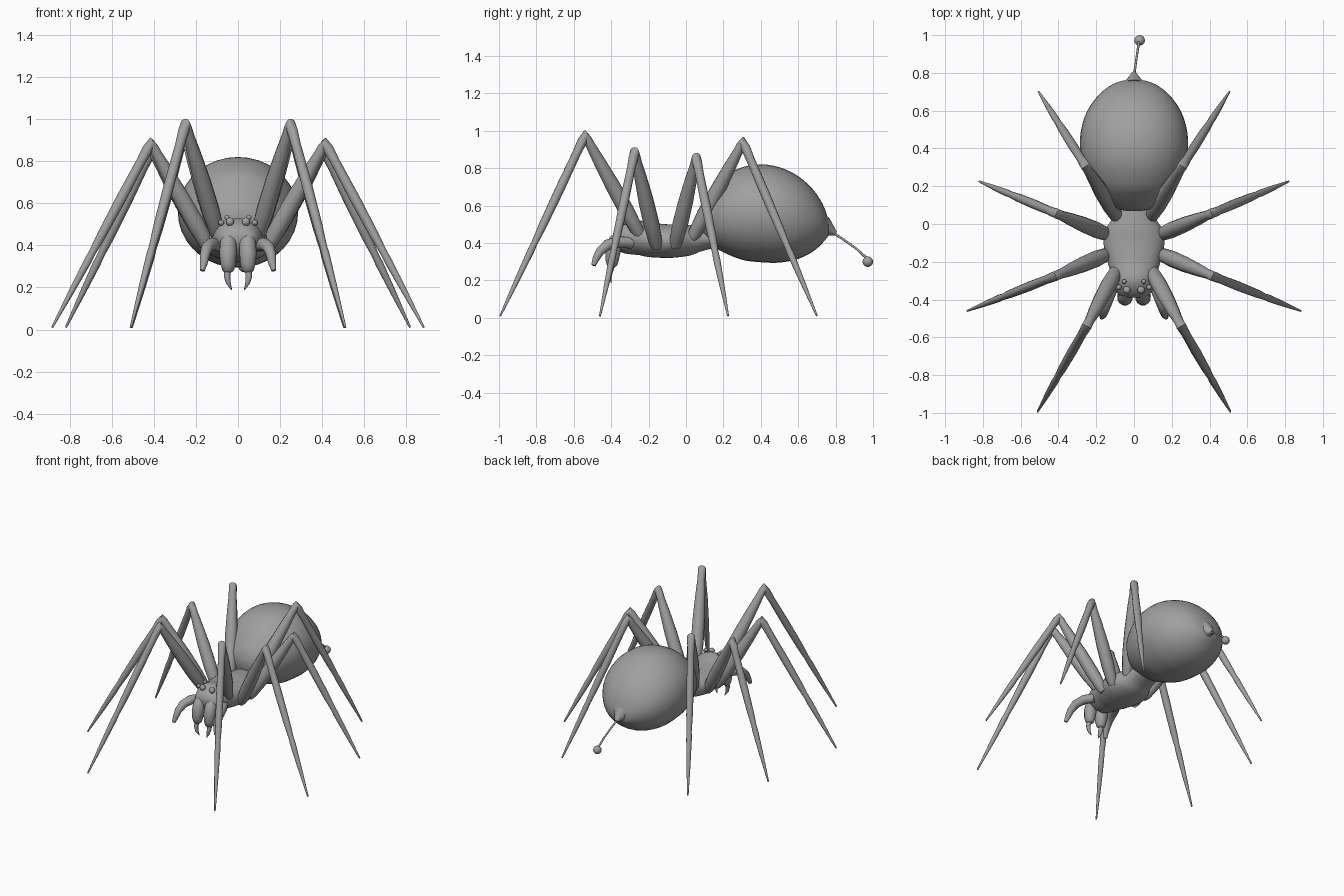
import bpy, bmesh, math
from mathutils import Vector

if "Cube" in bpy.data.objects:
    bpy.data.objects.remove(bpy.data.objects["Cube"])

grey = bpy.data.materials.new("grey")
grey.diffuse_color = (0.35, 0.35, 0.35, 1)
grey.use_nodes = True
grey.node_tree.nodes["Principled BSDF"].inputs["Base Color"].default_value = grey.diffuse_color


def finish(name, bm, mirror=False, angle=50):
    bmesh.ops.recalc_face_normals(bm, faces=bm.faces)
    me = bpy.data.meshes.new(name)
    bm.to_mesh(me)
    bm.free()
    me.materials.append(grey)
    ob = bpy.data.objects.new(name, me)
    bpy.context.collection.objects.link(ob)
    if mirror:
        ob.modifiers.new("Mirror", 'MIRROR').use_mirror_merge = False
    bpy.ops.object.select_all(action='DESELECT')
    ob.select_set(True)
    bpy.context.view_layer.objects.active = ob
    bpy.ops.object.shade_smooth_by_angle(angle=math.radians(angle))
    return ob


def skin(bm, rings):
    """Bridge rings of points and cap both ends."""
    rings = [[bm.verts.new(p) for p in r] for r in rings]
    n = len(rings[0])
    for a, b in zip(rings, rings[1:]):
        for i in range(n):
            j = (i + 1) % n
            bm.faces.new((a[i], a[j], b[j], b[i]))
    bm.faces.new(rings[0])
    bm.faces.new(rings[-1])


def smooth_rows(rows, steps=3):
    """Catmull-Rom interpolation between profile rows."""
    out = []
    for i in range(len(rows) - 1):
        quad = [rows[max(i - 1, 0)], rows[i], rows[i + 1], rows[min(i + 2, len(rows) - 1)]]
        for s in range(steps):
            t = s / steps
            out.append([0.5 * (2 * b + (c - a) * t + (2 * a - 5 * b + 4 * c - d) * t * t
                               + (3 * b - a - 3 * c + d) * t ** 3) for a, b, c, d in zip(*quad)])
    return out + [list(rows[-1])]


def loft(name, rows, n=36):
    """Body from rows of (y, top z, bottom z, half width)."""
    bm = bmesh.new()
    skin(bm, [[(w * math.cos(2 * math.pi * i / n), y,
                (t + b) / 2 + (t - b) / 2 * math.sin(2 * math.pi * i / n)) for i in range(n)]
              for y, t, b, w in smooth_rows(rows)])
    return finish(name, bm)


def tube(name, pts, radii, n=12, mirror=True):
    """Tapered tube along a path."""
    pts = [Vector(p) for p in pts]
    rings, u = [], None
    for i, p in enumerate(pts):
        before = (p - pts[max(i - 1, 0)]).normalized()
        after = (pts[min(i + 1, len(pts) - 1)] - p).normalized()
        t = (before + after).normalized()
        u = t.orthogonal() if u is None else u - t * u.dot(t)
        u.normalize()
        v = t.cross(u)
        rings.append([p + radii[i] * (u * math.cos(2 * math.pi * k / n) + v * math.sin(2 * math.pi * k / n))
                      for k in range(n)])
    bm = bmesh.new()
    skin(bm, rings)
    return finish(name, bm, mirror)


def ball(name, c, r, mirror=False):
    bm = bmesh.new()
    bmesh.ops.create_uvsphere(bm, u_segments=16, v_segments=10, radius=r)
    bmesh.ops.translate(bm, verts=bm.verts, vec=c)
    return finish(name, bm, mirror)


# Head and thorax, narrowing to the waist
loft("thorax", [(-0.39, .45, .42, .03), (-.378, .48, .385, .075), (-.345, .51, .35, .10),
                (-.30, .528, .34, .115), (-.25, .522, .335, .125), (-.2, .51, .325, .14),
                (-.1, .50, .32, .162), (-.03, .50, .325, .15), (.03, .495, .335, .115),
                (.08, .49, .355, .10), (.16, .48, .375, .09)])

# Round abdomen
loft("abdomen", [(.068, .56, .51, .03), (.08, .60, .46, .09), (.10, .64, .42, .135),
                 (.15, .705, .38, .19), (.2, .755, .35, .228), (.3, .805, .31, .27),
                 (.4, .82, .297, .285), (.5, .805, .295, .28), (.6, .757, .315, .247),
                 (.68, .685, .355, .19), (.73, .61, .40, .13), (.755, .545, .43, .075),
                 (.763, .51, .45, .03)])

# Spinneret, thread and end bead
tube("spinneret", [(0, .735, .485), (0, .765, .47), (0, .785, .46), (0, .80, .45)],
     [.062, .038, .022, .012], 16, False)
tube("thread", [(0, .785, .455), (.008, .84, .42), (.018, .91, .37), (.027, .97, .315)],
     [.007, .006, .006, .007], 8, False)
ball("thread_bead", (.03, .972, .30), .028)

# Four pairs of legs: hip, knee, foot
legs = {
    "front_leg": ((.09, -.24, .43), (.25, -.54, .975), (.51, -.993, .01)),
    "front_middle_leg": ((.13, -.155, .375), (.415, -.275, .885), (.883, -.46, .01)),
    "rear_middle_leg": ((.13, -.06, .38), (.41, .055, .855), (.818, .225, .01)),
    "rear_leg": ((.085, .03, .42), (.255, .305, .94), (.505, .70, .01)),
}
thigh = [(0, .026), (.06, .036), (.25, .043), (.5, .041), (.75, .033), (.9, .026), (.96, .026)]
shin = [(.03, .026), (.1, .023), (.3, .025), (.5, .022), (.6, .017), (.64, .019), (.8, .014), (1, .005)]
for name, ends in legs.items():
    hip, knee, foot = map(Vector, ends)
    path = [hip.lerp(knee, t) for t, r in thigh] + [knee] + [knee.lerp(foot, t) for t, r in shin]
    tube(name, path, [r for t, r in thigh] + [.027] + [r for t, r in shin])

# Jaws, fangs and feelers
tube("jaw", [(.04, -.33, .45), (.046, -.375, .41), (.048, -.39, .36), (.047, -.395, .31),
             (.046, -.395, .28), (.045, -.395, .27)], [.03, .04, .042, .037, .028, .015])
tube("fang", [(.05, -.395, .285), (.052, -.405, .25), (.045, -.408, .22), (.03, -.40, .188)],
     [.017, .015, .011, .002], 8)
tube("feeler", [(.09, -.29, .40), (.125, -.36, .405), (.146, -.42, .39), (.157, -.46, .355),
                (.163, -.482, .315), (.17, -.495, .28)], [.03, .032, .029, .024, .019, .012])

# Eyes in mirrored pairs
for name, c, r in (("main_eye", (.038, -.35, .512), .02), ("side_eye", (.08, -.335, .508), .014),
                   ("upper_eye", (.052, -.305, .532), .012), ("outer_eye", (.092, -.30, .50), .013)):
    ball(name, c, r, True)
